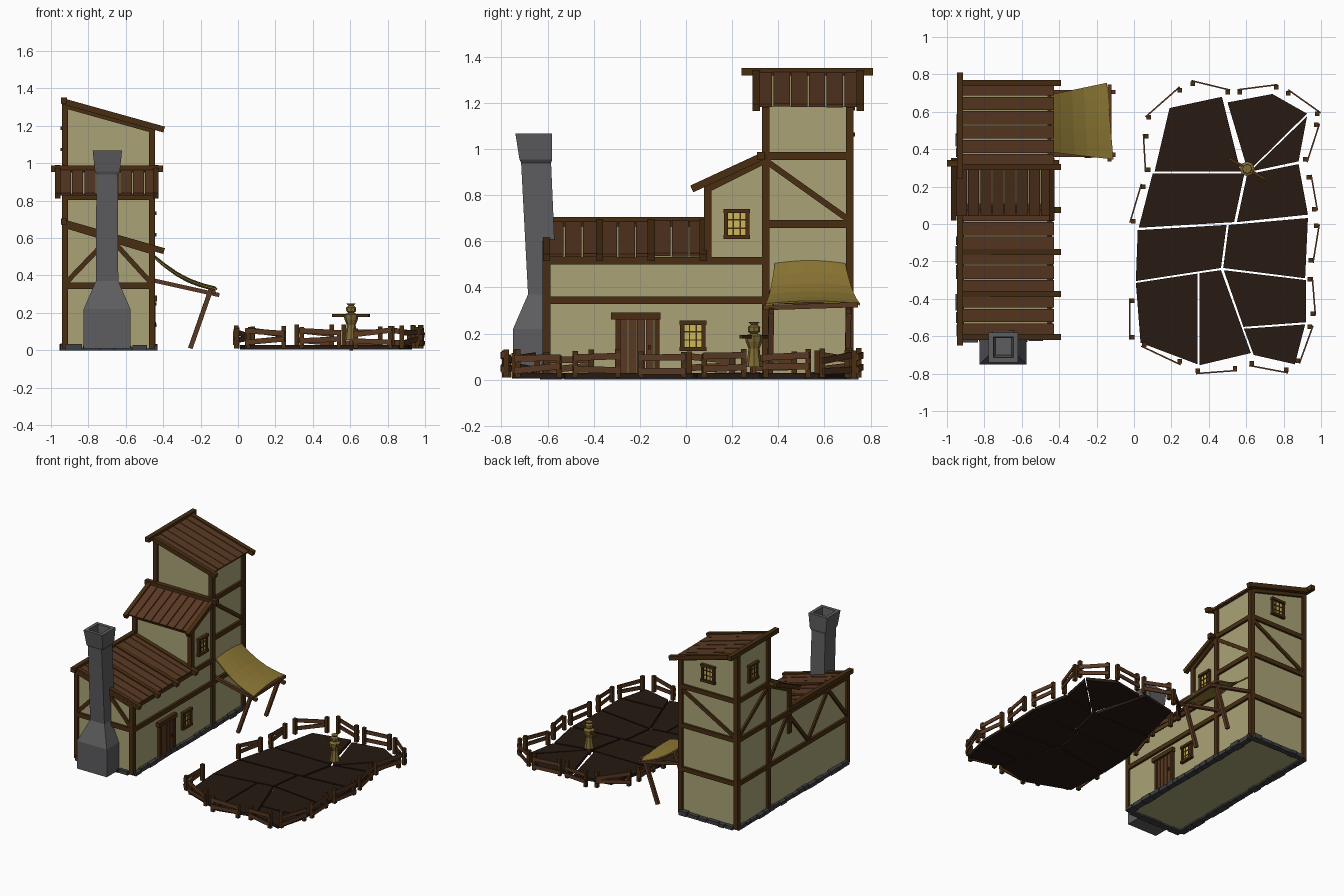
import bpy, bmesh, math, random
from mathutils import Vector as V
random.seed(4)
parts = {}

def mat(name, c):
    m = bpy.data.materials.new(name)
    m.diffuse_color = (*c, 1)
    return m
PLASTER = mat("plaster", (0.40, 0.37, 0.18))
TRIM = mat("dark_timber", (0.065, 0.027, 0.006))
PLANK = mat("plank", (0.10, 0.040, 0.016))
STONE = mat("stone", (0.11, 0.11, 0.115))
ROCK = mat("foundation_rock", (0.05, 0.05, 0.055))
CLOTH = mat("cloth", (0.27, 0.19, 0.035))
GLASS = mat("lit_glass", (0.60, 0.48, 0.10))
SOIL = mat("soil", (0.020, 0.010, 0.006))
STRAW = mat("straw", (0.22, 0.15, 0.035))

def group(name, m):
    if name not in parts:
        parts[name] = (bmesh.new(), m)
    return parts[name][0]

def loft(name, m, rings, cap=(True, True)):
    bm = group(name, m)
    vs = [[bm.verts.new(p) for p in r] for r in rings]
    n = len(vs[0])
    for a, b in zip(vs, vs[1:]):
        for i in range(n):
            bm.faces.new((a[i], a[(i + 1) % n], b[(i + 1) % n], b[i]))
    if cap[0]: bm.faces.new(vs[0][::-1])
    if cap[1]: bm.faces.new(vs[-1])

def beam(name, m, a, b, w=0.03, h=0.03, up=(0, 0, 1)):
    """Square timber from a to b: w across, h along up."""
    a, b, up = V(a), V(b), V(up)
    d = (b - a).normalized()
    if abs(d.dot(up)) > 0.98: up = V((1, 0, 0))
    s = up.cross(d).normalized()
    u = d.cross(s)
    c = [s * (i * w / 2) + u * (j * h / 2) for i, j in ((-1, -1), (1, -1), (1, 1), (-1, 1))]
    loft(name, m, [[a + q for q in c], [b + q for q in c]])

def box(name, m, lo, hi):
    r = [(lo[0], lo[1]), (hi[0], lo[1]), (hi[0], hi[1]), (lo[0], hi[1])]
    loft(name, m, [[(x, y, z) for x, y in r] for z in (lo[2], hi[2])])

# --- plastered walls: sloped-top profiles pushed along an axis
W, E, S, M, T, N = -0.925, -0.46, -0.605, 0.095, 0.345, 0.71
def leanto(name, z_e, z_w, y0, y1):
    prof = [(W, 0.012), (E, 0.012), (E, z_e), (W, z_w)]
    loft(name, PLASTER, [[(x, y, z) for x, z in prof] for y in (y0, y1)])
leanto("low_house_walls", 0.53, 0.67, S, T)
leanto("tower_walls", 1.185, 1.32, T, N)
prof = [(M, 0.5), (T, 0.5), (T, 0.95), (M, 0.83)]
loft("loft_room_walls", PLASTER, [[(x, y, z) for y, z in prof] for x in (W, E)])

# --- timber frame
def t(a, b, w=0.033): beam("timber_frame", TRIM, a, b, w, w)
for x, low, mid, top in ((W, 0.67, 0.85, 1.32), (E, 0.53, 0.85, 1.18)):
    t((x, S, 0.01), (x, S, low))
    t((x, M, 0.5), (x, M, mid))
    t((x, T, 0.01), (x, T, top))
    t((x, N, 0.01), (x, N, top))
    t((x, S, 0.345), (x, N, 0.345))
    t((x, T, 0.675), (x, N, 0.675))
    t((x, T, 0.97), (x, N, 0.97))
    t((x, M, 0.83), (x, T, 0.955))
t((E, S, 0.515), (E, T, 0.515))
t((W, S, 0.66), (W, T, 0.66))
for z in (0.345, 0.675, 0.97): t((W, N, z), (E, N, z))
t((W, S, 0.345), (E, S, 0.345))
t((W, M, 0.82), (E, M, 0.82))
for y in (S, T, N):
    hi = (0.67, 0.53) if y == S else (1.31, 1.18)
    t((W, y, hi[0]), (E, y, hi[1]))
# braces
t((W, S, 0.355), (-0.70, S, 0.59), 0.026)
t((E, S, 0.355), (-0.665, S, 0.58), 0.026)
t((E, T, 0.95), (E, N, 0.69), 0.026)
t((W, T, 0.95), (W, N, 0.69), 0.026)
t((W, N, 0.69), (E, N, 0.95), 0.026)
ys = [S, -0.37, -0.13, 0.11, T]
for i in range(4):
    z = (0.36, 0.65) if i % 2 == 0 else (0.65, 0.36)
    t((W, ys[i], z[0]), (W, ys[i + 1], z[1]), 0.026)

# --- roofs: loose planks under rafters and a ridge beam
def slope_roof(name, z_hi, z_lo, y0, y1, rafters, ridge):
    n = round((y1 - y0) / 0.077)
    p = (y1 - y0) / n
    for i in range(n):
        y, dz = y0 + p * (i + 0.5), random.uniform(-0.003, 0.003)
        beam(name + "_planks", PLANK, (-0.93, y, z_hi + dz), (-0.43, y, z_lo + 0.01 + dz), p - 0.006, 0.014)
    for y in rafters:
        beam(name + "_rafters", TRIM, (-0.94, y, z_hi), (-0.395, y, z_lo), 0.032, 0.032)
    beam(name + "_ridge", TRIM, (-0.93, ridge[0], z_hi + 0.003), (-0.93, ridge[1], z_hi + 0.003), 0.034, 0.034)
slope_roof("low_roof", 0.685, 0.53, -0.605, 0.09, (-0.605, -0.375, -0.15, 0.075), (-0.65, 0.11))
slope_roof("tower_roof", 1.332, 1.18, 0.30, 0.76, (0.305, 0.755), (0.24, 0.81))
for i in range(8):
    x = -0.955 + 0.065 * (i + 0.5)
    beam("loft_roof_planks", PLANK, (x, 0.045, 0.835), (x, T, 0.972), 0.059, 0.014)
for x in (-0.963, -0.44):
    beam("loft_roof_rafters", TRIM, (x, 0.025, 0.827), (x, T, 0.975), 0.03, 0.032)
beam("loft_roof_ridge", TRIM, (-1.0, 0.325, 0.97), (-0.40, 0.325, 0.97), 0.034, 0.034)

# --- chimney: stacked rectangular rings, open flue
def rect(x0, x1, y0, y1, z): return [(x0, y0, z), (x1, y0, z), (x1, y1, z), (x0, y1, z)]
loft("chimney", STONE, [
    rect(-0.825, -0.575, -0.75, -0.60, 0.01), rect(-0.825, -0.575, -0.75, -0.60, 0.22),
    rect(-0.76, -0.64, -0.685, -0.56, 0.37), rect(-0.757, -0.643, -0.715, -0.585, 0.94),
    rect(-0.765, -0.632, -0.722, -0.58, 0.955), rect(-0.777, -0.62, -0.74, -0.58, 1.068),
    rect(-0.752, -0.645, -0.715, -0.605, 1.068), rect(-0.74, -0.655, -0.70, -0.61, 0.95)])

# --- foundation stones around the house
def stones(a, b):
    a, b = V(a), V(b)
    L, d, s = (b - a).length, (b - a).normalized(), 0
    while s < L - 0.02:
        e = min(L, s + random.uniform(0.05, 0.10))
        h = random.uniform(0.022, 0.035)
        beam("foundation_stones", ROCK, a + d * s + V((0, 0, h / 2)), a + d * (e - 0.006) + V((0, 0, h / 2)),
             random.uniform(0.04, 0.06), h)
        s = e
c = [(W, S, 0), (E, S, 0), (E, N + 0.01, 0), (W, N + 0.01, 0)]
for i in range(4): stones(c[i], c[(i + 1) % 4])

# --- windows: origin o, u along wall, n outward
def window(o, u, n):
    o, u, n, z = V(o), V(u), V(n), V((0, 0, 1))
    f = lambda a, b: o + u * a + z * b
    beam("window_glass", GLASS, f(-0.05, 0), f(0.05, 0), 0.012, 0.11)
    for s in (-1, 1):
        beam("window_frames", TRIM, f(s * 0.046, -0.06) + n * .008, f(s * 0.046, 0.06) + n * .008, 0.018, 0.018)
        beam("window_frames", TRIM, f(-0.058, s * 0.057) + n * .01, f(0.058, s * 0.057) + n * .01, 0.026, 0.018)
        beam("window_bars", TRIM, f(s * 0.015, -0.05) + n * .007, f(s * 0.015, 0.05) + n * .007, 0.006, 0.006)
        beam("window_bars", TRIM, f(-0.045, s * 0.018) + n * .007, f(0.045, s * 0.018) + n * .007, 0.006, 0.006)
window((E, 0.03, 0.19), (0, 1, 0), (1, 0, 0))
window((E, 0.22, 0.675), (0, 1, 0), (1, 0, 0))
window((-0.69, N, 1.12), (1, 0, 0), (0, 1, 0))
window((W, 0.53, 1.13), (0, 1, 0), (-1, 0, 0))

# --- door
for i in range(4):
    y = -0.287 + 0.0375 * i
    box("door_planks", PLANK, (E - 0.01, y, 0.02), (E + 0.012, y + 0.034, 0.265))
for y in (-0.305, -0.137): box("door_frame", TRIM, (E - 0.01, y, 0.01), (E + 0.02, y + 0.022, 0.265))
box("door_frame", TRIM, (E - 0.01, -0.325, 0.26), (E + 0.028, -0.11, 0.292))
box("door_handle", TRIM, (E, -0.165, 0.13), (E + 0.022, -0.152, 0.15))

# --- awning: sagging cloth on a leaning pole frame
bm = group("awning_cloth", CLOTH)
k, g = 5, []
for i in range(k + 1):
    u = i / k
    for j in range(k + 1):
        v = j / k
        x = -0.455 + u * (0.345 - 0.035 * v)
        y0, y1 = 0.385 - 0.04 * u, 0.69 + 0.065 * u
        z = 0.505 - 0.175 * u - 0.03 * math.sin(math.pi * u) + 0.012 * math.sin(math.pi * v)
        g.append(bm.verts.new((x, y0 + (y1 - y0) * v, z)))
for i in range(k):
    for j in range(k):
        q = i * (k + 1) + j
        bm.faces.new((g[q], g[q + k + 1], g[q + k + 2], g[q + 1]))
for y in (0.37, 0.705):
    beam("awning_poles", PLANK, (-0.255, y - 0.005, 0.01), (-0.145, y, 0.325), 0.024, 0.024)
    beam("awning_poles", PLANK, (-0.46, y, 0.375), (-0.10, y, 0.295), 0.022, 0.022)
beam("awning_poles", PLANK, (-0.13, 0.335, 0.312), (-0.13, 0.745, 0.325), 0.022, 0.022)

# --- field: cracked soil slabs
field = [(.19, .62, .47, .68, .57, .28, .11, .28), (.5, .65, .74, .695, .925, .59, .61, .28),
         (.925, .575, .88, .335, .62, .28), (.1, .27, .59, .27, .535, .01, .025, -.02),
         (.605, .265, .88, .32, .93, .05, .55, .01), (.02, -.033, .495, -.005, .465, -.235, .01, -.305),
         (.507, -.005, .93, .032, .915, -.29, .477, -.235), (.01, -.315, .34, -.265, .34, -.75, .035, -.635),
         (.35, -.263, .465, -.247, .625, -.69, .35, -.755), (.48, -.247, .92, -.3, .92, -.525, .585, -.55),
         (.588, -.56, .915, -.537, .86, -.75, .64, -.7)]
for p in field:
    pts = list(zip(p[::2], p[1::2]))
    loft("soil_slabs", SOIL, [[(x, y, z) for x, y in pts] for z in (0.005, 0.028)])

# --- fence: short two-rail sections circling the field
fence = [(.08, .57, .245, .715), (.315, .75, .5, .705), (.565, .705, .76, .73), (.825, .7, .98, .59),
         (.975, .53, .915, .345), (.935, .25, .965, .08), (.975, -.01, .945, -.195), (.94, -.295, .955, -.48),
         (.94, -.55, .875, -.73), (.815, -.78, .63, -.745), (.54, -.77, .34, -.785), (.245, -.735, .055, -.645),
         (-.01, -.605, -.01, -.41), (-.005, .015, .05, .2), (.075, .29, .065, .47)]
for x0, y0, x1, y1 in fence:
    a, b = V((x0, y0, 0)), V((x1, y1, 0))
    d = (b - a).normalized()
    out = V((-d.y, d.x, 0)) * 0.014
    for p in (a, b):
        beam("fence_posts", TRIM, p + V((0, 0, .01)), p + V((0, 0, random.uniform(.105, .138))), 0.024, 0.024)
    for z in (0.05, 0.095):
        r = [V((0, 0, z + random.uniform(-.014, .014))) for _ in (0, 1)]
        beam("fence_rails", PLANK, a - d * .01 + out + r[0], b + d * .01 + out + r[1], 0.008, 0.028)

# --- scarecrow: faceted body and head on a crossed pole
cx, cy = 0.605, 0.295
def lathe(name, m, prof, n=8):
    loft(name, m, [[(cx + r * math.cos(2 * math.pi * i / n), cy + r * math.sin(2 * math.pi * i / n), z)
                    for i in range(n)] for r, z in prof])
lathe("scarecrow_body", STRAW, [(.036, .055), (.028, .10), (.024, .135), (.036, .165), (.04, .19), (.015, .20)])
lathe("scarecrow_head", STRAW, [(.012, .197), (.026, .208), (.027, .228), (.014, .238), (.025, .25)])
beam("scarecrow_pole", PLANK, (cx, cy, 0), (cx, cy, 0.1), 0.018, 0.018)
beam("scarecrow_arms", TRIM, (cx - .098, cy + .056, .186), (cx + .098, cy - .056, .186), 0.016, 0.016)

# --- turn every group into an object
for name, (bm, m) in parts.items():
    bmesh.ops.recalc_face_normals(bm, faces=bm.faces)
    me = bpy.data.meshes.new(name)
    bm.to_mesh(me)
    bm.free()
    me.materials.append(m)
    ob = bpy.data.objects.new(name, me)
    bpy.context.collection.objects.link(ob)
    if name == "awning_cloth":
        ob.modifiers.new("thickness", 'SOLIDIFY').thickness = 0.008
